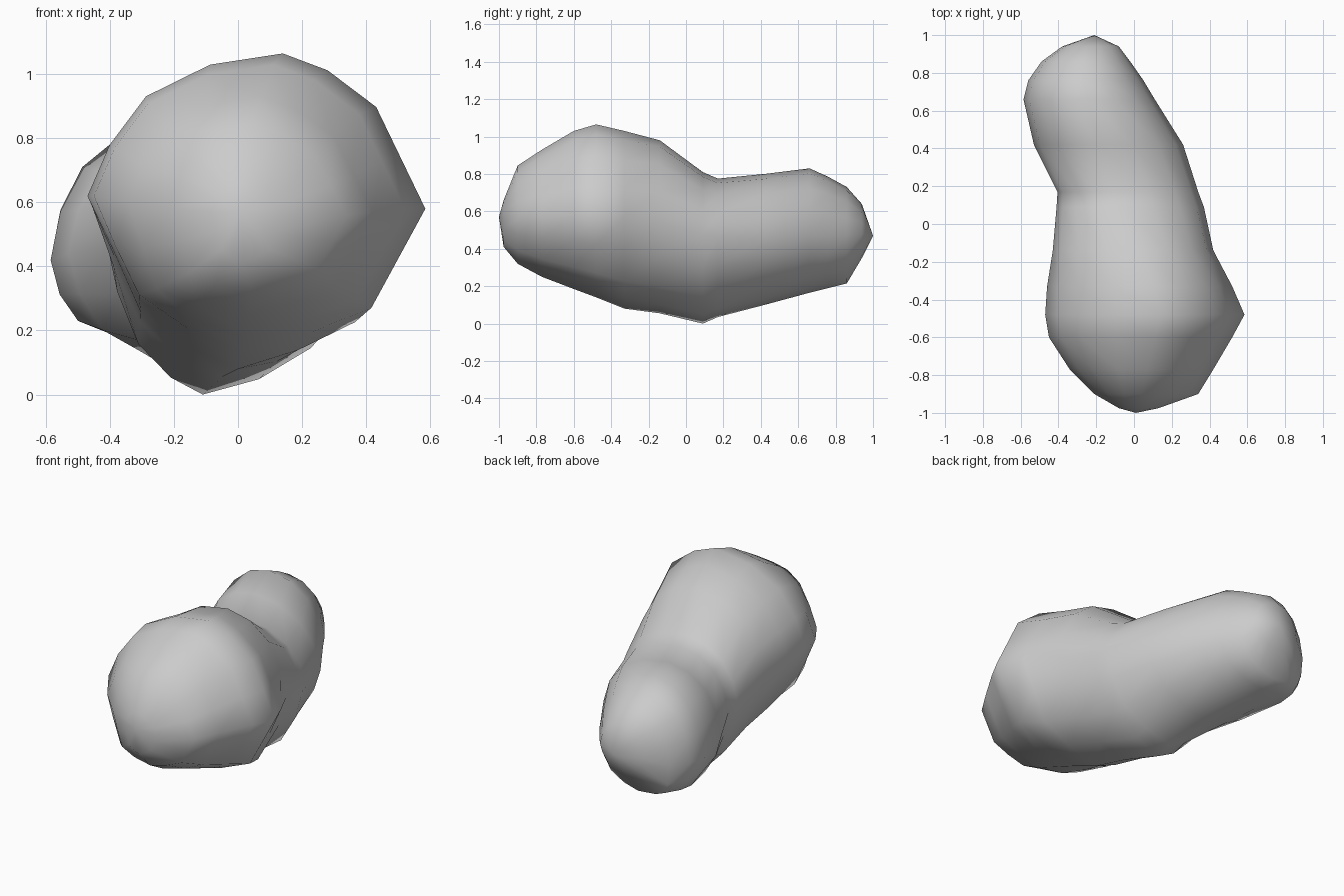
import bpy, bmesh, math

if "Cube" in bpy.data.objects:
    bpy.data.objects.remove(bpy.data.objects["Cube"])

# Stations along y: y, left (x, z), top (x, z), right (x, z), bottom (x, z),
# then the roundness of the lower left corner (small = boxy, large = bevelled)
stations = [
    (-0.975, (-0.08, 0.57), (0.02, 0.66), (0.13, 0.56), (0.02, 0.41), 0.9),
    (-0.90, (-0.21, 0.58), (0.04, 0.845), (0.34, 0.56), (0.04, 0.32), 0.8),
    (-0.77, (-0.34, 0.60), (0.07, 0.93), (0.42, 0.57), (0.04, 0.25), 0.75),
    (-0.60, (-0.45, 0.62), (0.11, 1.03), (0.52, 0.58), (0.03, 0.185), 1.0),
    (-0.48, (-0.47, 0.62), (0.14, 1.065), (0.585, 0.58), (0.02, 0.14), 1.15),
    (-0.33, (-0.46, 0.60), (0.10, 1.03), (0.52, 0.57), (0.0, 0.08), 1.2),
    (-0.14, (-0.43, 0.57), (0.03, 0.98), (0.42, 0.54), (-0.05, 0.055), 1.15),
    (0.09, (-0.41, 0.48), (-0.06, 0.81), (0.37, 0.48), (-0.11, 0.0), 1.15),
    (0.17, (-0.405, 0.46), (-0.08, 0.775), (0.34, 0.47), (-0.11, 0.035), 1.1),
    (0.42, (-0.53, 0.44), (-0.18, 0.80), (0.26, 0.45), (-0.17, 0.10), 1.02),
    (0.66, (-0.585, 0.42), (-0.25, 0.83), (0.11, 0.47), (-0.25, 0.165), 0.85),
    (0.76, (-0.56, 0.42), (-0.26, 0.785), (0.05, 0.47), (-0.27, 0.19), 0.7),
    (0.86, (-0.49, 0.42), (-0.26, 0.73), (-0.02, 0.47), (-0.28, 0.215), 0.5),
    (0.94, (-0.38, 0.46), (-0.25, 0.64), (-0.08, 0.48), (-0.24, 0.35), 0.9),
]


def mix(a, b, f):
    return a[0] + (b[0] - a[0]) * f, a[1] + (b[1] - a[1]) * f


def quarter(side, pole, power, flat_low, flat_high):
    """Five points from side to pole; flat = 1 makes a half of the arc straight."""
    p = []
    for i in range(5):
        t = math.pi / 8 * i
        c, s = max(0, math.cos(t)) ** power, math.sin(t) ** power
        p.append((pole[0] + (side[0] - pole[0]) * c, side[1] + (pole[1] - side[1]) * s))
    p[1] = mix(p[1], mix(p[0], p[2], 0.5), flat_low)
    p[3] = mix(p[3], mix(p[2], p[4], 0.5), flat_high)
    return p


def section(y, left, top, right, bottom, low_left):
    if y < -0.2:      # faceted big lobe
        ur, ul, ll, lr = (1.22, 1, 0.2), (1.03, 0.5, 0), (low_left, 0.9, 0.4), (1.02, 1, 0.6)
    else:             # rounder neck and small lobe
        ur, ul, ll, lr = (1, 0.2, 0), (1, 0.2, 0), (low_left, 0.3, 0.3), (1.03, 0.3, 0.3)
    outline = quarter(right, top, *ur)[:4]
    outline += quarter(left, top, *ul)[:0:-1]
    outline += quarter(left, bottom, *ll)[:4]
    outline += quarter(right, bottom, *lr)[:0:-1]
    return [(x, y, z) for x, z in outline]


# Two-lobed rock, lofted as one skin
bm = bmesh.new()
rings = [[bm.verts.new(p) for p in section(*s)] for s in stations]
n = len(rings[0])
for a, b in zip(rings, rings[1:]):
    for i in range(n):
        j = (i + 1) % n
        bm.faces.new((a[i], a[j], b[j], b[i]))

# Rounded ends close to a point
for ring, tip in ((rings[0], (0.01, -1.0, 0.57)), (rings[-1], (-0.21, 1.0, 0.47))):
    v = bm.verts.new(tip)
    for i in range(n):
        bm.faces.new((ring[i], ring[(i + 1) % n], v))
bmesh.ops.recalc_face_normals(bm, faces=bm.faces)

mesh = bpy.data.meshes.new("two_lobed_rock")
bm.to_mesh(mesh)
bm.free()
rock = bpy.data.objects.new("two_lobed_rock", mesh)
bpy.context.collection.objects.link(rock)
bpy.context.view_layer.objects.active = rock
rock.select_set(True)
bpy.ops.object.shade_smooth_by_angle(angle=math.radians(60))
